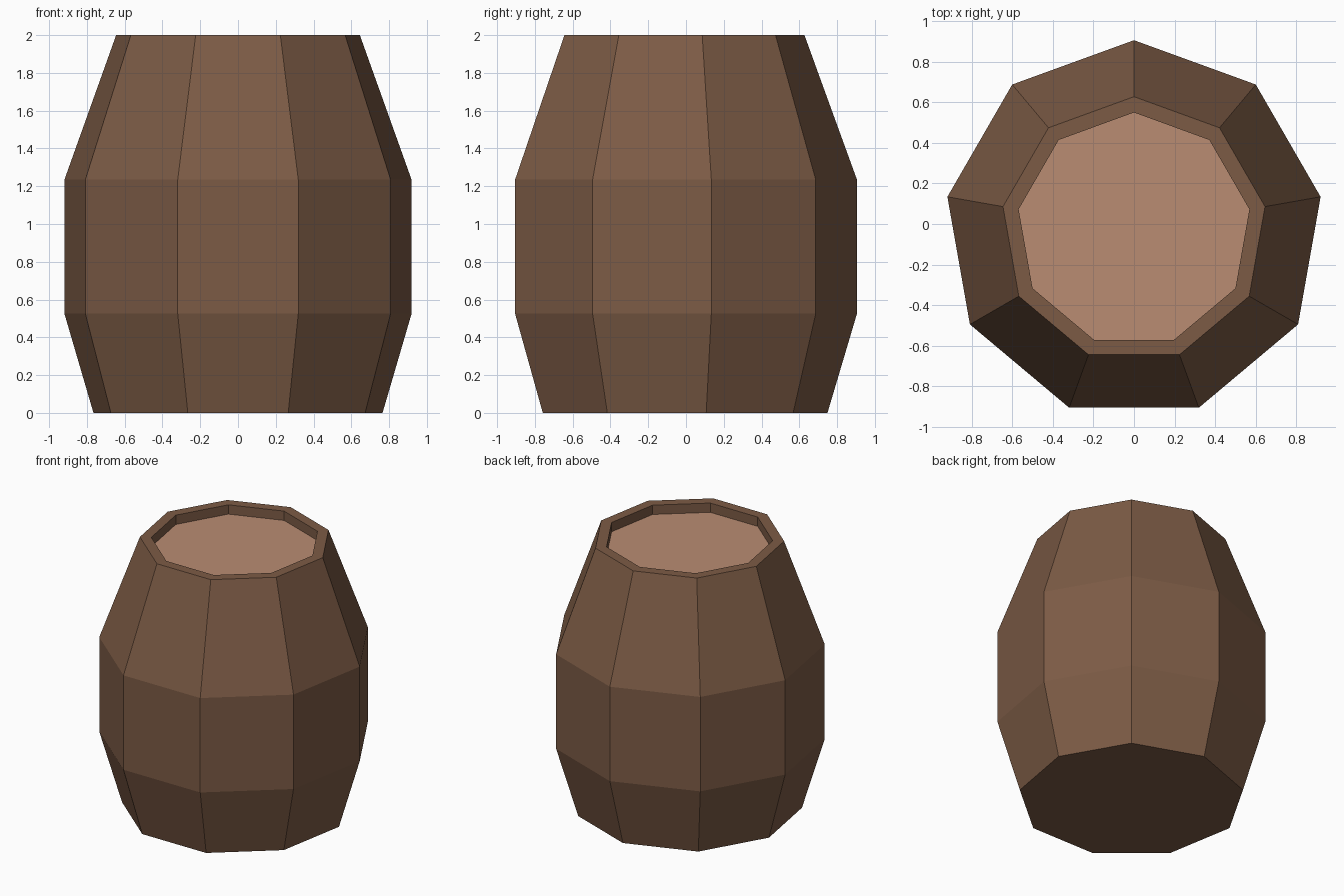
import bpy
import bmesh
from math import sin, cos, tau

SIDES = 9
CENTRE_Y = -0.028
LID_Z = 1.93
INNER_RADIUS = 0.577

cube = bpy.data.objects.get("Cube")
if cube:
    bpy.data.objects.remove(cube, do_unlink=True)


def make_material(name, colour):
    mat = bpy.data.materials.new(name)
    mat.use_nodes = True
    mat.diffuse_color = colour
    bsdf = next(n for n in mat.node_tree.nodes if n.type == 'BSDF_PRINCIPLED')
    bsdf.inputs["Base Color"].default_value = colour
    return mat


def add_ring(bm, radius, z):
    """One nine-sided ring with a corner pointing to the back."""
    angles = [-tau * i / SIDES for i in range(SIDES)]
    return [bm.verts.new((radius * sin(a), radius * cos(a) + CENTRE_Y, z))
            for a in reversed(angles)]


def finish(bm, name, mat):
    mesh = bpy.data.meshes.new(name)
    bm.normal_update()
    bm.to_mesh(mesh)
    bm.free()
    mesh.materials.append(mat)
    obj = bpy.data.objects.new(name, mesh)
    bpy.context.collection.objects.link(obj)
    return obj


dark_wood = make_material("dark wood", (0.202, 0.105, 0.060, 1))
light_wood = make_material("light wood", (0.49, 0.262, 0.168, 1))

# Barrel body: base, bulging staves, flat rim and the inside of the rim
profile = [(0.777, 0), (0.933, 0.525), (0.933, 1.235),
           (0.655, 2), (INNER_RADIUS, 2), (INNER_RADIUS, LID_Z)]
bm = bmesh.new()
rings = [add_ring(bm, r, z) for r, z in profile]
bm.faces.new(rings[0])
for low, high in zip(rings, rings[1:]):
    for i in range(SIDES):
        j = (i + 1) % SIDES
        bm.faces.new((low[i], low[j], high[j], high[i]))

# The inside of the rim ends at the lid, so outward is set from the base
bm.normal_update()
bmesh.ops.recalc_face_normals(bm, faces=bm.faces)
bm.normal_update()
base = min(bm.faces, key=lambda f: f.calc_center_median().z)
if base.normal.z > 0:
    bmesh.ops.reverse_faces(bm, faces=bm.faces)
finish(bm, "barrel_body", dark_wood)

# Sunken lid
bm = bmesh.new()
lid = bm.faces.new(add_ring(bm, INNER_RADIUS, LID_Z))
lid.normal_update()
if lid.normal.z < 0:
    lid.normal_flip()
finish(bm, "barrel_lid", light_wood)
